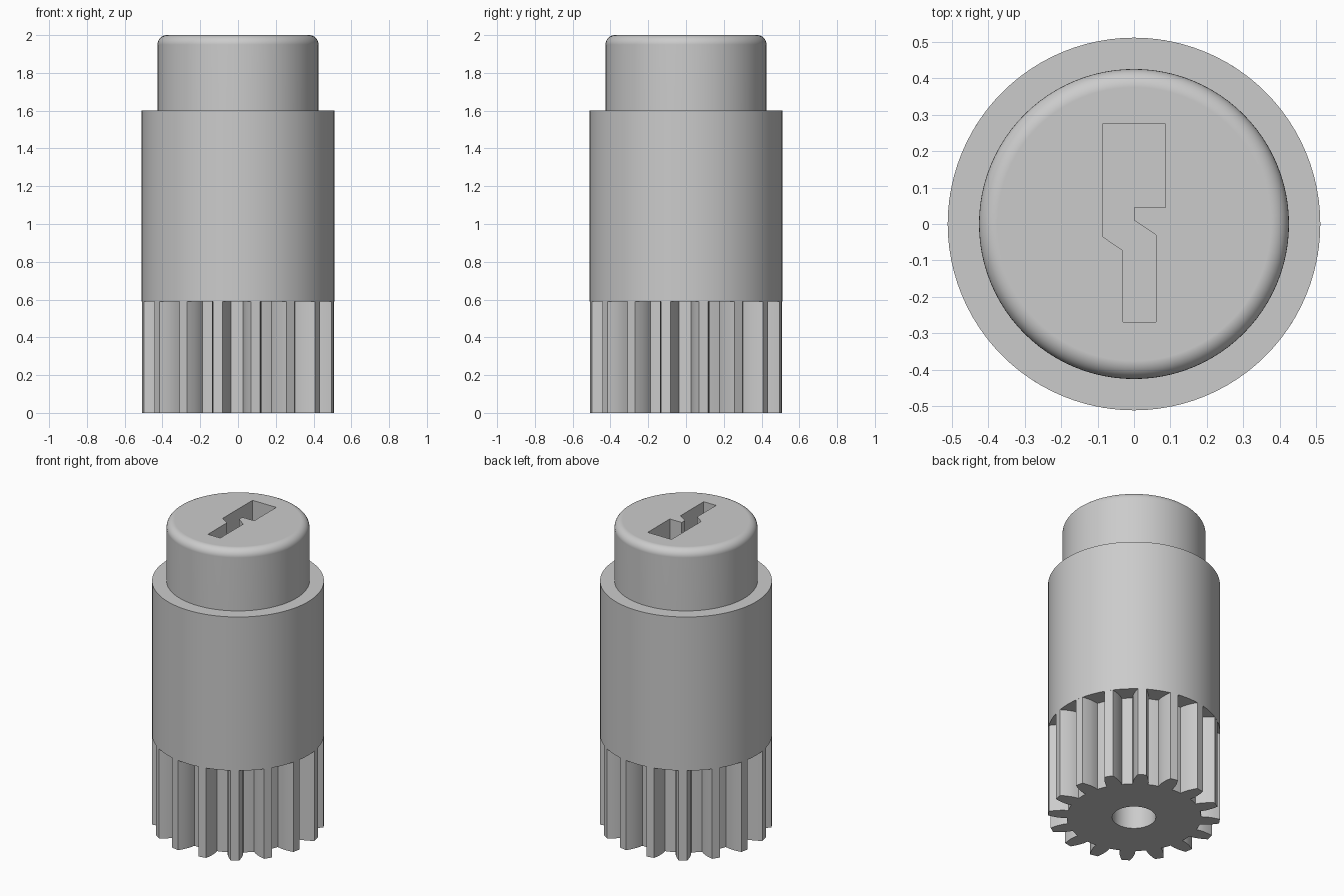
import bpy
import bmesh
from math import sin, cos, pi, radians

cube = bpy.data.objects.get("Cube")
if cube:
    bpy.data.objects.remove(cube, do_unlink=True)

grey = bpy.data.materials.new("light_grey")
grey.use_nodes = True
grey.diffuse_color = (0.6, 0.6, 0.6, 1)
grey.node_tree.nodes["Principled BSDF"].inputs["Base Color"].default_value = (0.6, 0.6, 0.6, 1)


def link(name, bm):
    bmesh.ops.recalc_face_normals(bm, faces=bm.faces)
    mesh = bpy.data.meshes.new(name)
    bm.to_mesh(mesh)
    bm.free()
    mesh.materials.append(grey)
    obj = bpy.data.objects.new(name, mesh)
    bpy.context.collection.objects.link(obj)
    return obj


def prism(name, outline, bottom, top):
    """Extrude a flat outline between two heights."""
    bm = bmesh.new()
    face = bm.faces.new([bm.verts.new((x, y, bottom)) for x, y in outline])
    result = bmesh.ops.extrude_face_region(bm, geom=[face])
    verts = [v for v in result["geom"] if isinstance(v, bmesh.types.BMVert)]
    bmesh.ops.translate(bm, verts=verts, vec=(0, 0, top - bottom))
    return link(name, bm)


def lathe(name, profile, sides=96):
    """Stack capped rings from (radius, height) pairs."""
    bm = bmesh.new()
    rings = [[bm.verts.new((r * cos(2 * pi * i / sides), r * sin(2 * pi * i / sides), z))
              for i in range(sides)] for r, z in profile]
    for low, high in zip(rings, rings[1:]):
        for i in range(sides):
            j = (i + 1) % sides
            bm.faces.new((low[i], low[j], high[j], high[i]))
    bm.faces.new(rings[0])
    bm.faces.new(rings[-1])
    return link(name, bm)


def activate(obj):
    bpy.ops.object.select_all(action="DESELECT")
    obj.select_set(True)
    bpy.context.view_layer.objects.active = obj


def cut(obj, cutter):
    cutter.hide_render = True
    mod = obj.modifiers.new("cut", "BOOLEAN")
    mod.operation = "DIFFERENCE"
    mod.solver = "EXACT"
    mod.object = cutter
    activate(obj)
    bpy.ops.object.modifier_apply(modifier=mod.name)
    bpy.data.objects.remove(cutter, do_unlink=True)


def smooth(obj):
    activate(obj)
    bpy.ops.object.shade_smooth_by_angle(angle=radians(30))
    obj.modifiers.new("even_shading", "WEIGHTED_NORMAL").keep_sharp = True


GEAR_TOP, DRUM_TOP, TOP = 0.59, 1.6, 2.0
DRUM_R, BUTTON_R, FILLET = 0.512, 0.426, 0.05

# Pinion: curved tooth flanks given as radius and half angle
TEETH = 16
PITCH = 360 / TEETH
flank = [(0.4, 6.6), (0.43, 6.2), (0.46, 5.2), (0.49, 3.9), (0.512, 2.8)]
tooth = [(r, -a) for r, a in flank] + [(r, a) for r, a in reversed(flank)]
tooth.append((flank[0][0], PITCH / 2))
outline = []
for k in range(TEETH):
    for r, a in tooth:
        angle = radians(10.4 + k * PITCH + a)
        outline.append((r * sin(angle), -r * cos(angle)))
pinion = prism("pinion_gear", outline, 0, GEAR_TOP)
cut(pinion, lathe("bore_cutter", [(0.13, -0.1), (0.13, GEAR_TOP + 0.1)], 64))

# Drum
drum = lathe("drum", [(DRUM_R, GEAR_TOP), (DRUM_R, DRUM_TOP)])

# Button with rounded rim and stepped key slot
rim = [(BUTTON_R - FILLET + FILLET * cos(pi * i / 16),
        TOP - FILLET + FILLET * sin(pi * i / 16)) for i in range(9)]
button = lathe("button", [(BUTTON_R, DRUM_TOP)] + rim)
slot = [(-0.087, 0.275), (0.086, 0.275), (0.086, 0.045), (0, 0.045), (0, 0.01),
        (0.06, -0.03), (0.06, -0.27), (-0.03, -0.27), (-0.03, -0.073), (-0.087, -0.034)]
cut(button, prism("slot_cutter", slot, DRUM_TOP - 0.1, TOP + 0.1))

for part in (pinion, drum, button):
    smooth(part)
